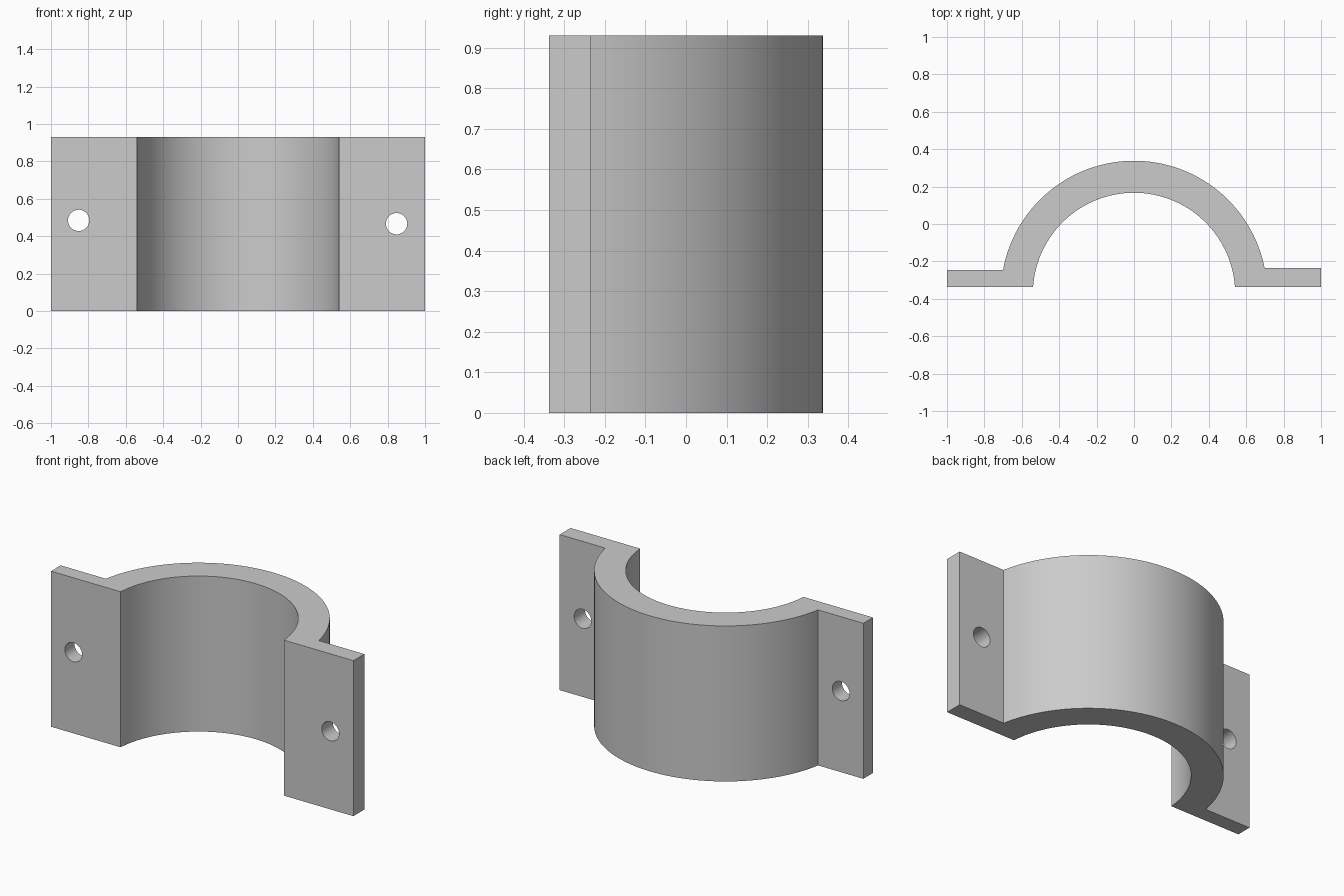
import bpy
import bmesh
from math import asin, cos, pi, sin

cube = bpy.data.objects.get("Cube")
if cube:
    bpy.data.objects.remove(cube, do_unlink=True)

HEIGHT = 0.93
FRONT = -0.338
CENTRE_Y = -0.374
OUTER, INNER = 0.712, 0.541
LEFT_BACK, RIGHT_BACK = -0.235, -0.247   # back faces of the two flanges
SEGMENTS = 64

grey = bpy.data.materials.new("light grey")
grey.use_nodes = True
colour = (0.6, 0.6, 0.6, 1)
grey.diffuse_color = colour
grey.node_tree.nodes["Principled BSDF"].inputs["Base Color"].default_value = colour


def arc(radius, y_left, y_right):
    """Points from the +x end over the crown to the -x end."""
    start = asin((y_left - CENTRE_Y) / radius)
    end = pi - asin((y_right - CENTRE_Y) / radius)
    angles = [start + (end - start) * i / SEGMENTS for i in range(SEGMENTS + 1)]
    return [(radius * cos(a), CENTRE_Y + radius * sin(a)) for a in angles]


# Clamp outline: saddle arch with a flange on each side
outline = [(1, FRONT), (1, LEFT_BACK)]
outline += arc(OUTER, LEFT_BACK, RIGHT_BACK)
outline += [(-1, RIGHT_BACK), (-1, FRONT)]
outline += reversed(arc(INNER, FRONT, FRONT))

# Extrude the outline to full height
bm = bmesh.new()
base = bm.faces.new([bm.verts.new((x, y, 0)) for x, y in outline])
top = bmesh.ops.extrude_face_region(bm, geom=[base], use_keep_orig=True)["geom"]
bmesh.ops.translate(bm, vec=(0, 0, HEIGHT),
                    verts=[v for v in top if isinstance(v, bmesh.types.BMVert)])
bmesh.ops.recalc_face_normals(bm, faces=bm.faces)
mesh = bpy.data.meshes.new("saddle_clamp")
bm.to_mesh(mesh)
bm.free()
clamp = bpy.data.objects.new("saddle_clamp", mesh)
bpy.context.collection.objects.link(clamp)
mesh.materials.append(grey)

# Screw holes through the flanges
cutters = []
for name, x, z in (("left", 0.848, 0.467), ("right", -0.852, 0.485)):
    bpy.ops.mesh.primitive_cylinder_add(vertices=40, radius=0.057, depth=0.4,
                                        location=(x, FRONT, z), rotation=(pi / 2, 0, 0))
    cutter = bpy.context.object
    cutter.name = name + "_hole_cutter"
    cutter.hide_render = True
    cutter.data.materials.append(grey)
    cutters.append(cutter)
    cut = clamp.modifiers.new(name + "_hole", "BOOLEAN")
    cut.operation = "DIFFERENCE"
    cut.solver = "EXACT"
    cut.object = cutter

bpy.ops.object.select_all(action="DESELECT")
clamp.select_set(True)
bpy.context.view_layer.objects.active = clamp
for modifier in list(clamp.modifiers):
    bpy.ops.object.modifier_apply(modifier=modifier.name)
for cutter in cutters:
    bpy.data.objects.remove(cutter, do_unlink=True)

# Smooth curved walls, crisp rims
bpy.ops.object.shade_smooth_by_angle(angle=pi / 6)
